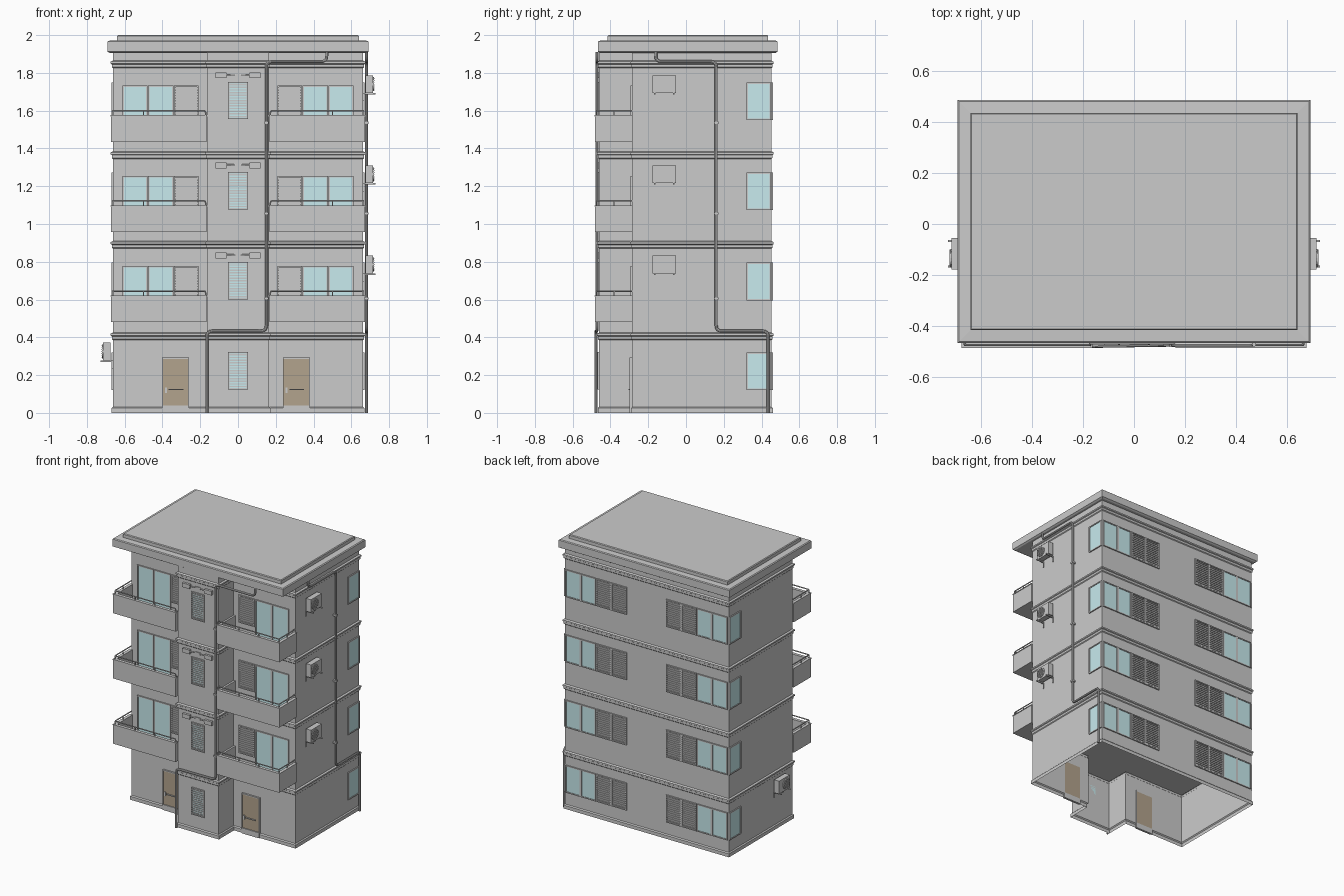
import bpy, bmesh, math
from mathutils import Vector, Matrix

if "Cube" in bpy.data.objects:
    bpy.data.objects.remove(bpy.data.objects["Cube"])

parts = {}
FLOORS = [0.0, 0.476, 0.953, 1.43]      # window offsets per storey


def bm_of(name):
    return parts.setdefault(name, bmesh.new())


def box(name, x0, x1, y0, y1, z0, z1):
    m = Matrix.Translation(((x0 + x1) / 2, (y0 + y1) / 2, (z0 + z1) / 2))
    s = Matrix.Diagonal((abs(x1 - x0), abs(y1 - y0), abs(z1 - z0), 1))
    bmesh.ops.create_cube(bm_of(name), size=1, matrix=m @ s)


# box on a facade: u along the wall, d outwards from the plane
def fbox(name, side, plane, u0, u1, z0, z1, d0, d1):
    s = 1 if side in "RB" else -1
    a, b = s * (plane + d0), s * (plane + d1)
    if side in "RL":
        box(name, a, b, u0, u1, z0, z1)
    else:
        box(name, u0, u1, a, b, z0, z1)


def frame(side, plane, u0, u1, z0, z1, t=0.008, d=0.008):
    fbox("window_frames", side, plane, u0, u1, z0, z0 + t, 0, d)
    fbox("window_frames", side, plane, u0, u1, z1 - t, z1, 0, d)
    fbox("window_frames", side, plane, u0, u0 + t, z0 + t, z1 - t, 0, d)
    fbox("window_frames", side, plane, u1 - t, u1, z0 + t, z1 - t, 0, d)


def glazed(side, plane, u0, u1, z0, z1):
    frame(side, plane, u0, u1, z0, z1)
    fbox("window_glass", side, plane, u0 + .006, u1 - .006, z0 + .006, z1 - .006, 0, .004)


def louvred(side, plane, u0, u1, z0, z1, glass=False):
    frame(side, plane, u0, u1, z0, z1)
    if glass:
        fbox("window_glass", side, plane, u0 + .006, u1 - .006, z0 + .006, z1 - .006, 0, .002)
    n = round((z1 - z0) / 0.015)
    for i in range(n):
        z = z0 + 0.008 + (z1 - z0 - 0.016) * (i + 0.2) / n
        fbox("louvre_slats", side, plane, u0 + .006, u1 - .006, z, z + .007, 0, .006)


# loft a stack of rings, closing only the requested ends
def loft(name, ring, profile, top=False, bottom=False):
    bm = bm_of(name)
    rings = [[bm.verts.new((x, y, z)) for x, y in ring(d)] for d, z in profile]
    for a, b in zip(rings, rings[1:]):
        for i in range(len(a)):
            j = (i + 1) % len(a)
            bm.faces.new((a[i], a[j], b[j], b[i]))
    if top:
        bm.faces.new(rings[-1])
    if bottom:
        bm.faces.new(rings[0][::-1])


def footprint(d):
    right = [(.165 + d, -.46 - d), (.165 + d, -.285 - d), (.663 + d, -.285 - d), (.663 + d, .453 + d)]
    return right + [(-x, y) for x, y in reversed(right)]


def roof_ring(d):
    return [(-.69 + d, -.465 + d), (.69 - d, -.465 + d), (.69 - d, .485 - d), (-.69 + d, .485 - d)]


# T-shaped wall shell with plinth and floor mouldings, open underneath
profile = [(.007, 0), (.007, .025), (0, .032)]
for z in (.385, .87, 1.345, 1.825):
    profile += [(0, z), (.005, z + .005), (.005, z + .02), (.011, z + .024), (.011, z + .034), (0, z + .04)]
profile += [(0, 1.91)]
loft("walls", footprint, profile)
loft("ground_ceiling", footprint, [(-.002, .4), (-.002, .405)], top=True, bottom=True)

# roof slab with raised centre
loft("roof", roof_ring, [(.012, 1.905), (0, 1.912), (0, 1.965), (.006, 1.97), (.05, 1.972), (.05, 1.995), (.055, 2.0)],
     top=True, bottom=True)

# windows on the back, the corners and the stair tower
for f in FLOORS:
    z0, z1 = f + .12, f + .32
    for s in (1, -1):
        for a, b in ((.41, .53), (.53, .655)):
            glazed("B", .453, min(s * a, s * b), max(s * a, s * b), z0, z1)
        for a, b in ((.16, .283), (.283, .405)):
            louvred("B", .453, min(s * a, s * b), max(s * a, s * b), z0, z1)
    for side in "RL":
        glazed(side, .663, .32, .45, z0, z1)
    louvred("F", .46, -.053, .053, z0 + .005, z1 + .003, True)


# rounded path drawn as a tube
def tube(name, pts, r, bend=0.03):
    pts = [Vector(p) for p in pts]
    path = [pts[0]]
    for a, p, b in zip(pts, pts[1:], pts[2:]):
        q0, q1 = p + (a - p).normalized() * bend, p + (b - p).normalized() * bend
        path += [q0.lerp(p, t).lerp(p.lerp(q1, t), t) for t in (0, .25, .5, .75, 1)]
    path.append(pts[-1])
    cu = bpy.data.curves.new(name, "CURVE")
    cu.dimensions = "3D"
    cu.bevel_depth, cu.bevel_resolution, cu.use_fill_caps = r, 2, True
    sp = cu.splines.new("POLY")
    sp.points.add(len(path) - 1)
    for q, p in zip(sp.points, path):
        q.co = (*p, 1)
    ob = bpy.data.objects.new(name, cu)
    bpy.context.collection.objects.link(ob)
    bpy.ops.object.select_all(action="DESELECT")
    ob.select_set(True)
    bpy.context.view_layer.objects.active = ob
    bpy.ops.object.convert(target="MESH")
    bpy.ops.object.shade_smooth_by_angle()


# balconies with railings, glazed doors and louvres behind, lamps on the tower
for f in FLOORS[1:]:
    zb, zt = f + .005, f + .14
    for s in (1, -1):
        X = lambda a, b: (min(s * a, s * b), max(s * a, s * b))
        box("balconies", *X(.166, .672), -.483, -.284, zb, zb + .02)
        box("balconies", *X(.166, .672), -.483, -.465, zb + .02, zt)
        box("balconies", *X(.654, .672), -.465, -.284, zb + .02, zt)
        box("balconies", *X(.166, .18), -.465, -.284, zb + .02, zt)
        box("balcony_coping", *X(.163, .675), -.485, -.462, zt, zt + .006)
        box("balcony_coping", *X(.652, .675), -.462, -.284, zt, zt + .006)
        tube("balcony_rail", [(s * .172, -.474, zt), (s * .172, -.474, zt + .029),
                              (s * .663, -.474, zt + .029), (s * .663, -.286, zt + .029)], .004, .008)
        for x, y in ((.34, -.474), (.5, -.474), (.663, -.474), (.663, -.38)):
            box("rail_posts", s * x - .003, s * x + .003, y - .003, y + .003, zt, zt + .029)
        for a, b in ((.478, .612), (.342, .476)):
            glazed("F", .285, *X(a, b), f + .03, f + .302)
        louvred("F", .285, *X(.208, .338), f + .1, f + .302)
        box("lamps", *X(.06, .118), -.476, -.459, f + .342, f + .372)
        tube("lamp_arm", [(s * .01, -.462, f + .36), (s * .065, -.47, f + .36)], .004)
    box("lamps", -.02, .02, -.466, -.459, f + .352, f + .368)

# entrance doors with steps and handles
for x0 in (-.397, .242):
    x1 = x0 + .133
    box("doors", x0, x1, -.293, -.284, .04, .285)
    for a, b in ((x0 - .005, x0), (x1, x1 + .005)):
        box("door_frames", a, b, -.298, -.284, 0, .29)
    box("door_frames", x0 - .005, x1 + .005, -.298, -.284, .285, .292)
    box("door_steps", x0, x1, -.3, -.284, 0, .04)
    box("door_handles", x0 + .03, x1 - .025, -.304, -.298, .12, .127)
    box("door_handles", x0 + .01, x0 + .02, -.3, -.292, .105, .135)


# air conditioners with fan, grille and brackets
def air_con(side, zc):
    s = 1 if side == "R" else -1
    fbox("air_conditioners", side, .665, -.178, -.054, zc - .047, zc + .047, .01, .05)
    c = Vector((s * .716, -.134, zc))
    bmesh.ops.create_cone(bm_of("fan_rings"), cap_ends=True, segments=20, radius1=.037, radius2=.037, depth=.006,
                          matrix=Matrix.Translation(c) @ Matrix.Rotation(math.pi / 2, 4, "Y"))
    for i in range(-3, 4):
        h = math.sqrt(.035 ** 2 - (i * .01) ** 2)
        fbox("fan_grilles", side, .665, c.y - h, c.y + h, zc + i * .01 - .002, zc + i * .01 + .002, .05, .057)
    for y in (-.166, -.066):
        fbox("brackets", side, .663, y - .004, y + .004, zc - .055, zc - .047, 0, .064)
        fbox("brackets", side, .663, y - .003, y + .003, zc - .09, zc - .05, 0, .006)


for f in FLOORS[1:]:
    air_con("R", f + .31)
air_con("L", .325)

# drain pipes and their clips
tube("front_drain_pipe", [(.47, -.472, 1.91), (.47, -.472, 1.86), (.15, -.472, 1.86), (.15, -.472, .433),
                          (-.165, -.477, .433), (-.165, -.477, 0)], .008)
tube("side_drain_pipe", [(.68, -.16, 1.91), (.68, -.16, 1.86), (.68, .16, 1.86), (.68, .16, .433),
                         (.68, .435, .433), (.68, .435, 0)], .008)
for z in (.6, 1.05, 1.53):
    box("pipe_clips", .139, .161, -.482, -.459, z, z + .012)
    box("pipe_clips", .662, .69, .149, .171, z, z + .012)

colours = {"window_glass": (.58, .83, .86, 1), "doors": (.45, .37, .27, 1)}
for name, bm in parts.items():
    if name != "walls":
        bmesh.ops.recalc_face_normals(bm, faces=bm.faces)
    me = bpy.data.meshes.new(name)
    bm.to_mesh(me)
    bm.free()
    ob = bpy.data.objects.new(name, me)
    bpy.context.collection.objects.link(ob)
    if name in colours:
        mat = bpy.data.materials.new(name + "_colour")
        mat.diffuse_color = colours[name]
        mat.use_nodes = True
        mat.node_tree.nodes["Principled BSDF"].inputs["Base Color"].default_value = mat.diffuse_color
        me.materials.append(mat)
